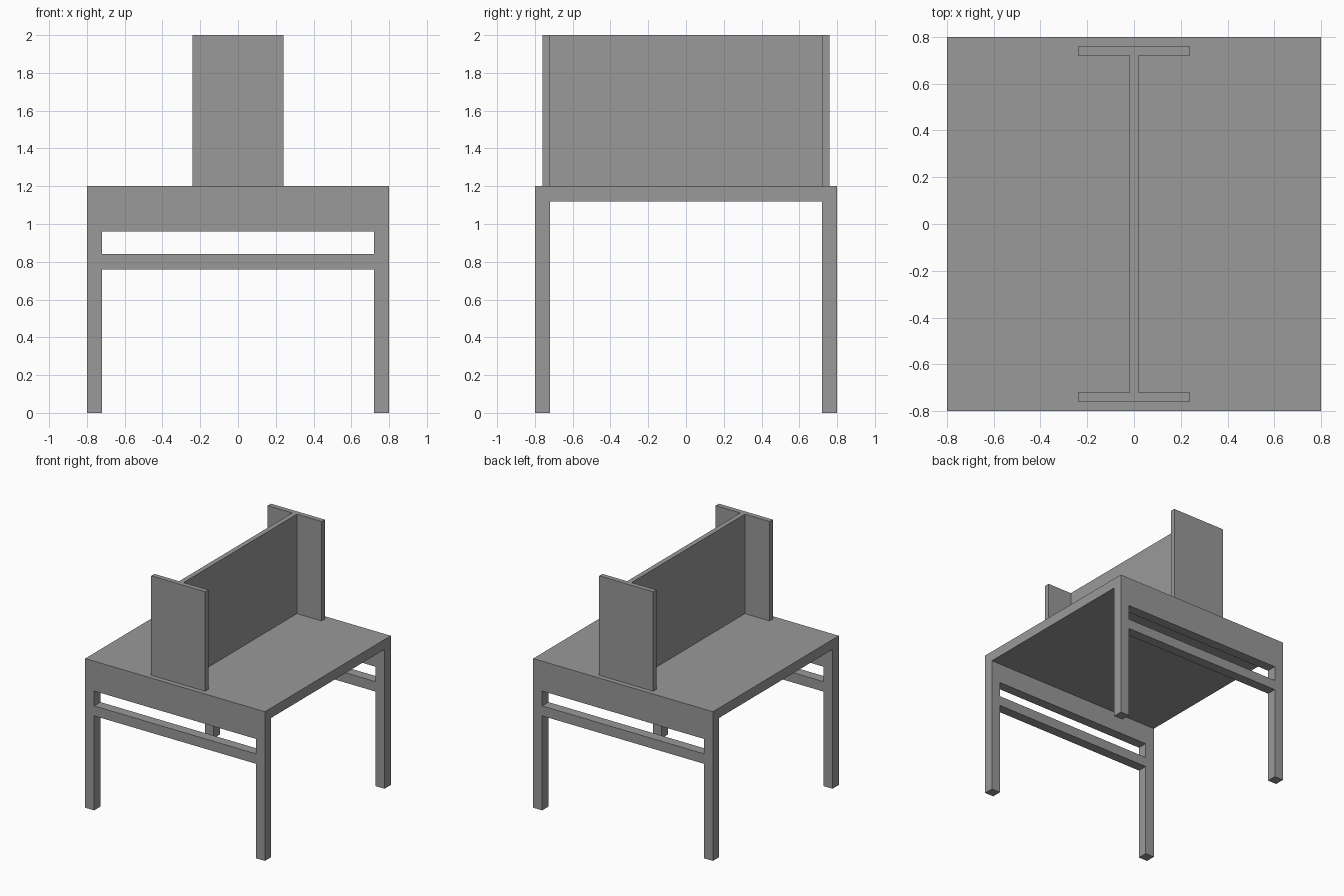
import bpy

# Remove the default object
cube = bpy.data.objects.get("Cube")
if cube:
    bpy.data.objects.remove(cube, do_unlink=True)

# Single plain grey finish
grey = bpy.data.materials.new("plain_grey")
grey.use_nodes = True
GREY = (0.32, 0.32, 0.32, 1.0)
grey.diffuse_color = GREY
grey.node_tree.nodes["Principled BSDF"].inputs["Base Color"].default_value = GREY


def box(name, x, y, z):
    """Box spanning the (low, high) range on each axis."""
    spans = (x, y, z)
    bpy.ops.mesh.primitive_cube_add(size=1, location=[(a + b) / 2 for a, b in spans])
    ob = bpy.context.object
    ob.name = name
    ob.scale = [b - a for a, b in spans]
    bpy.ops.object.transform_apply(location=False, rotation=False, scale=True)
    ob.data.materials.append(grey)
    return ob


def mirrored(low, high, side):
    return tuple(sorted((low * side, high * side)))


HALF, INNER = 0.80, 0.72      # outer and inner faces of the legs
SLAB, TOP, HEIGHT = 1.12, 1.20, 2.0

# Desk top
box("desk_top", (-HALF, HALF), (-HALF, HALF), (SLAB, TOP))

# End frames: two legs, an apron and a lower rail at each end
for end, side in (("front", -1), ("back", 1)):
    depth = mirrored(INNER, HALF, side)
    for hand, s in (("left", 1), ("right", -1)):
        box(f"{end}_{hand}_leg", mirrored(INNER, HALF, s), depth, (0, SLAB))
    box(f"{end}_apron", (-INNER, INNER), depth, (0.96, SLAB))
    box(f"{end}_rail", (-INNER, INNER), depth, (0.76, 0.84))

    # Privacy panel closing the end of the divider
    box(f"{end}_end_panel", (-0.24, 0.24), mirrored(INNER, 0.76, side), (TOP, HEIGHT))

# Central divider between the two work sides
box("centre_divider", (-0.02, 0.02), (-INNER, INNER), (TOP, HEIGHT))
